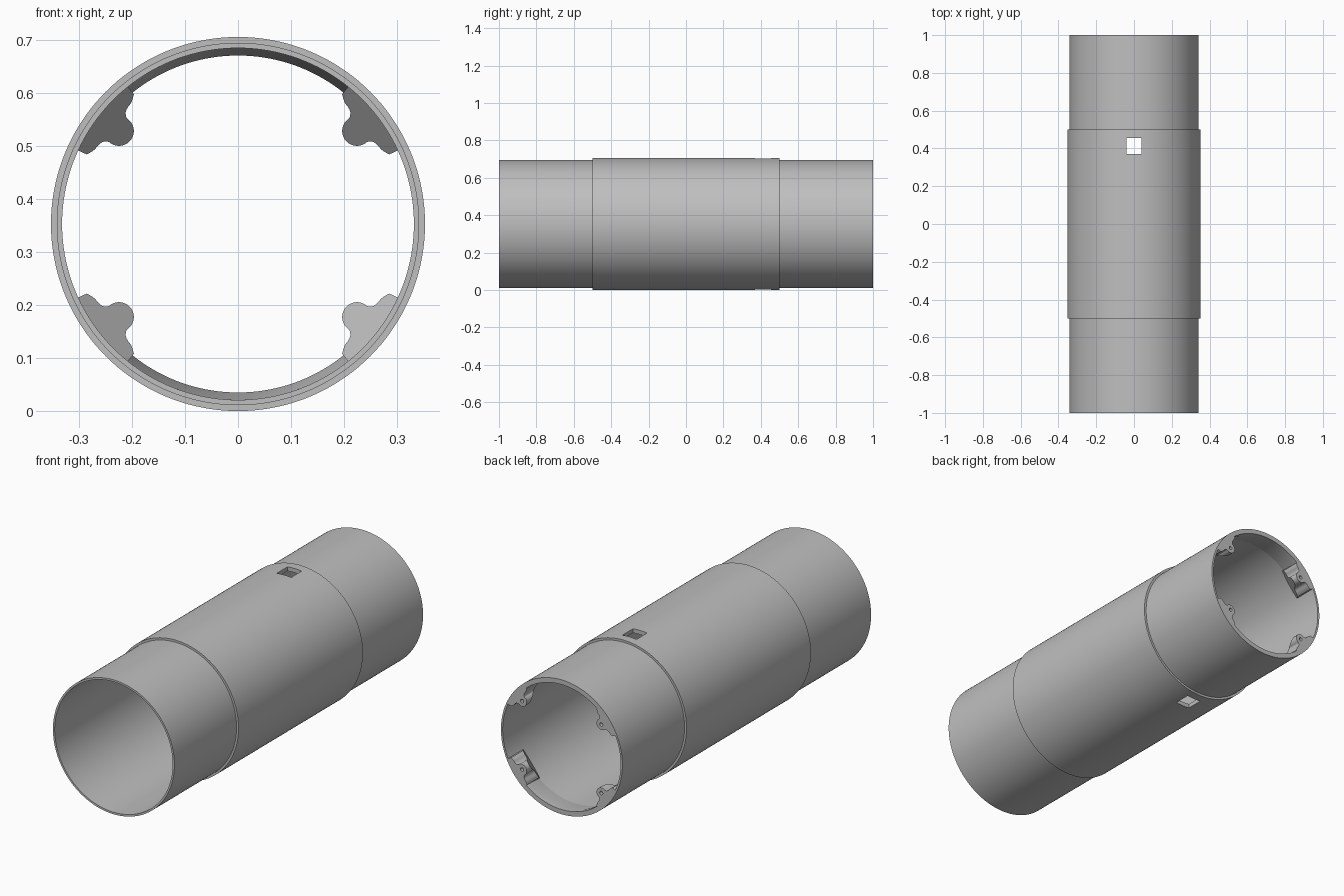
import bpy, bmesh, math
from mathutils import Vector

cube = bpy.data.objects.get("Cube")
if cube:
    bpy.data.objects.remove(cube, do_unlink=True)

CZ = 0.353           # height of the tube axis
R_IN = 0.332         # bore radius

grey = bpy.data.materials.new("plain_grey")
grey.use_nodes = True
grey.diffuse_color = (0.52, 0.52, 0.52, 1)
grey.node_tree.nodes["Principled BSDF"].inputs["Base Color"].default_value = (0.52, 0.52, 0.52, 1)


def make_object(name, bm):
    bmesh.ops.recalc_face_normals(bm, faces=bm.faces)
    me = bpy.data.meshes.new(name)
    bm.to_mesh(me)
    bm.free()
    me.materials.append(grey)
    ob = bpy.data.objects.new(name, me)
    bpy.context.collection.objects.link(ob)
    return ob


def sweep(name, profile, a0, a1, n, closed):
    """Sweep a closed (radius, y) profile around the tube axis."""
    bm = bmesh.new()
    rings = []
    for i in range(n if closed else n + 1):
        a = a0 + (a1 - a0) * i / n
        rings.append([bm.verts.new((r * math.cos(a), y, CZ + r * math.sin(a))) for r, y in profile])
    m = len(profile)
    for i in range(n):
        p, q = rings[i], rings[(i + 1) % len(rings)]
        for j in range(m):
            k = (j + 1) % m
            bm.faces.new((p[j], p[k], q[k], q[j]))
    if not closed:
        bm.faces.new(rings[0])
        bm.faces.new(rings[-1])
    return make_object(name, bm)


def activate(ob):
    bpy.ops.object.select_all(action='DESELECT')
    ob.select_set(True)
    bpy.context.view_layer.objects.active = ob


def cut(ob, cutter):
    activate(ob)
    mod = ob.modifiers.new("cut", 'BOOLEAN')
    mod.operation = 'DIFFERENCE'
    mod.solver = 'EXACT'
    mod.object = cutter
    bpy.ops.object.modifier_apply(modifier=mod.name)
    bpy.data.objects.remove(cutter, do_unlink=True)


def smooth(ob):
    activate(ob)
    bpy.ops.object.shade_smooth_by_angle(angle=math.radians(25))


# Tube with a wider middle sleeve
tube = sweep("tube_body", [(R_IN, -1), (0.342, -1), (0.342, -0.5), (0.353, -0.5),
                           (0.353, 0.5), (0.342, 0.5), (0.342, 1), (R_IN, 1)],
             0, 2 * math.pi, 144, True)

# Square windows through the top and bottom walls
bm = bmesh.new()
bmesh.ops.create_cube(bm, size=1)
for v in bm.verts:
    v.co = Vector((v.co.x * 0.08, 0.4125 + v.co.y * 0.085, CZ + v.co.z * 1.2))
cut(tube, make_object("window_cutter", bm))
smooth(tube)

# Tapered thickening of the back rim between the lugs, top and bottom
LUG, HALF = math.radians(38), math.radians(13.3)
for name, mid in (("top_rim_band", math.pi / 2), ("bottom_rim_band", -math.pi / 2)):
    span = math.pi / 2 - LUG - HALF
    smooth(sweep(name, [(0.318, 1), (0.318, 0.97), (R_IN, 0.885), (0.333, 1)],
                 mid - span, mid + span, 36, False))

# Lug outline in a (radial, sideways) frame: rounded nose, waist, straight side, wall arc
nose = [(0.285 - 0.028 * math.cos(t), 0.028 * math.sin(t))
        for t in [math.radians(95) * i / 9 for i in range(10)]]
waist = [(0.2925, 0.0305), (0.2965, 0.035), (0.2988, 0.041), (0.2995, 0.047),
         (0.2995, 0.054), (0.301, 0.061), (0.3035, 0.067),
         (0.314 * math.cos(HALF), 0.314 * math.sin(HALF))]
wall = [(0.333 * math.cos(HALF * t), 0.333 * math.sin(HALF * t)) for t in (1, 0.8, 0.6, 0.4, 0.2)]
half = nose + waist + wall
outline = half + [(0.333, 0)] + [(u, -v) for u, v in half[:0:-1]]


def lug(name, angle):
    ca, sa = math.cos(angle), math.sin(angle)

    def place(u, v, y):
        return (u * ca - v * sa, y, CZ + u * sa + v * ca)

    # Flat back face, sloping inner face that runs out into the wall
    bm = bmesh.new()
    back = [bm.verts.new(place(u, v, 1)) for u, v in outline]
    front = [bm.verts.new(place(u, v, 0.97 - (u - 0.257) * 1.38)) for u, v in outline]
    bm.faces.new(back)
    bm.faces.new(front)
    n = len(outline)
    for i in range(n):
        j = (i + 1) % n
        bm.faces.new((back[i], back[j], front[j], front[i]))
    ob = make_object(name, bm)

    # Blind screw hole
    bm = bmesh.new()
    ring = [(0.283 + 0.009 * math.cos(t), 0.009 * math.sin(t))
            for t in [2 * math.pi * i / 20 for i in range(20)]]
    a = [bm.verts.new(place(u, v, 1.02)) for u, v in ring]
    b = [bm.verts.new(place(u, v, 0.955)) for u, v in ring]
    bm.faces.new(a)
    bm.faces.new(b)
    for i in range(20):
        j = (i + 1) % 20
        bm.faces.new((a[i], a[j], b[j], b[i]))
    cut(ob, make_object("hole_cutter", bm))
    smooth(ob)


for name, angle in (("upper_left_lug", LUG), ("upper_right_lug", math.pi - LUG),
                    ("lower_right_lug", math.pi + LUG), ("lower_left_lug", -LUG)):
    lug(name, angle)
